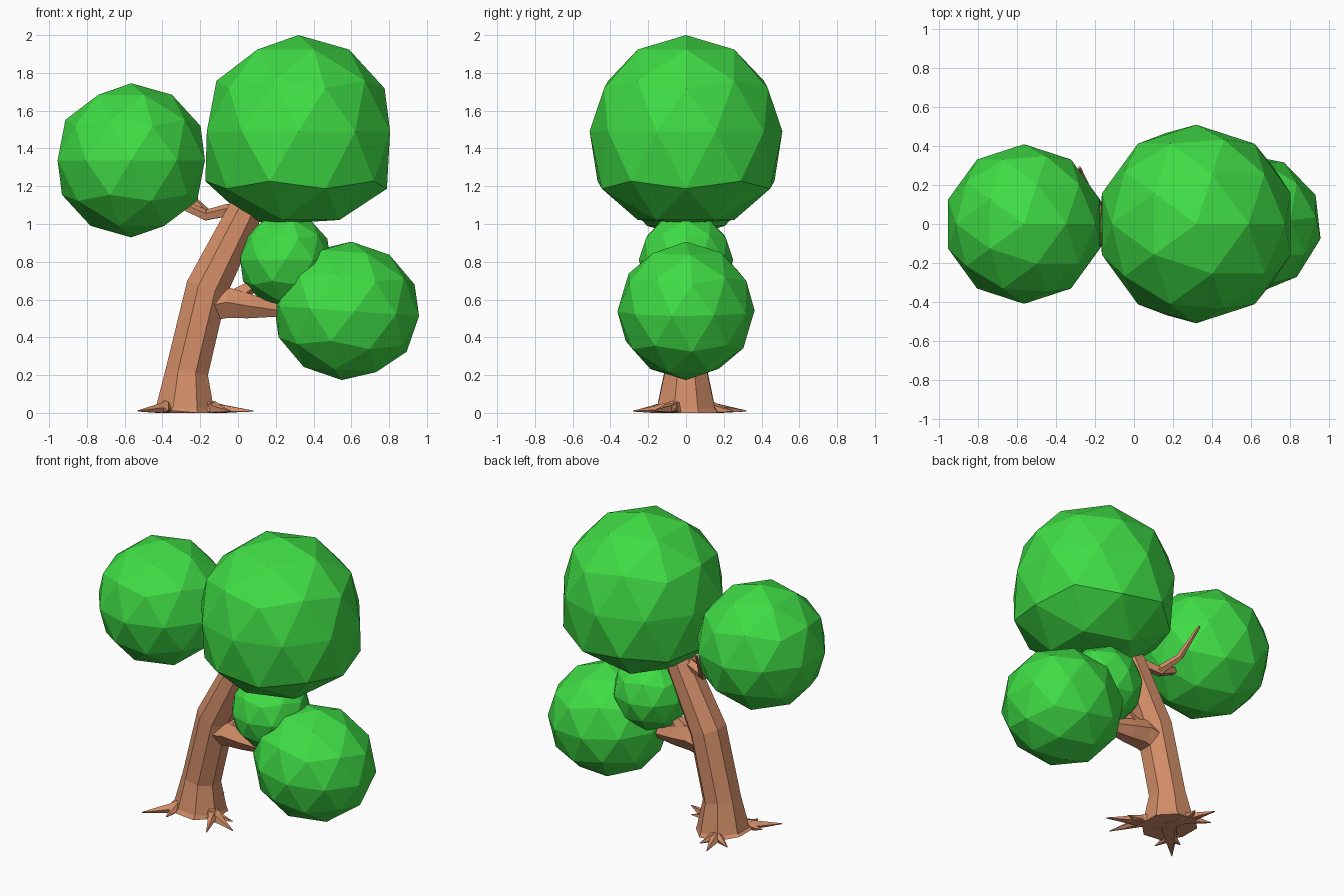
import bpy, bmesh, math
from mathutils import Vector, Matrix

if "Cube" in bpy.data.objects:
    bpy.data.objects.remove(bpy.data.objects["Cube"])


def material(name, rgb):
    m = bpy.data.materials.new(name)
    m.diffuse_color = (*rgb, 1)
    m.use_nodes = True
    m.node_tree.nodes["Principled BSDF"].inputs["Base Color"].default_value = m.diffuse_color
    return m


LEAF = material("leaf_green", (0.05, 0.72, 0.06))
BARK = material("bark_brown", (0.65, 0.27, 0.14))


def finish(name, bm, mat):
    bmesh.ops.recalc_face_normals(bm, faces=bm.faces)
    me = bpy.data.meshes.new(name)
    bm.to_mesh(me)
    bm.free()
    me.materials.append(mat)
    ob = bpy.data.objects.new(name, me)
    bpy.context.collection.objects.link(ob)
    return ob


def leaf_ball(name, centre, size, tilt=0, turn=0):
    bm = bmesh.new()
    bmesh.ops.create_icosphere(bm, subdivisions=2, radius=1)
    mat = (Matrix.Translation(centre) @ Matrix.Rotation(math.radians(tilt), 4, 'Y')
           @ Matrix.Diagonal((*size, 1)) @ Matrix.Rotation(math.radians(turn), 4, 'Z'))
    bm.transform(mat)
    return finish(name, bm, LEAF)


def limb(name, path, sides):
    """Faceted tapering tube; path items are (x, y, z, radius)."""
    bm = bmesh.new()
    pts = [Vector(p[:3]) for p in path]
    rings = []
    for i, p in enumerate(pts):
        t = (pts[min(i + 1, len(pts) - 1)] - pts[max(i - 1, 0)]).normalized()
        u = t.cross(Vector((0, 1, 0) if abs(t.y) < 0.8 else (0, 0, 1))).normalized()
        v = t.cross(u)
        ring = []
        for k in range(sides):
            a = 2 * math.pi * (k + 0.5) / sides
            co = p + path[i][3] * (u * math.cos(a) + v * math.sin(a))
            co.z = max(co.z, 0)
            ring.append(bm.verts.new(co))
        rings.append(ring)
    for a, b in zip(rings, rings[1:]):
        for k in range(sides):
            j = (k + 1) % sides
            bm.faces.new((a[k], a[j], b[j], b[k]))
    bm.faces.new(rings[0])
    bm.faces.new(rings[-1])
    return finish(name, bm, BARK)


# Foliage
crown = leaf_ball("crown_foliage", (0.32, 0, 1.49), (0.51, 0.51, 0.51))
for v in crown.data.vertices:          # fuller, flattened underside
    if v.co.z < 1.0:
        v.co = (0.18, 0, 1.0)
    elif v.co.z < 1.4:
        k = 1.08 if v.co.z > 1.1 else 1.0
        v.co = (0.32 + (v.co.x - 0.32) * k, v.co.y * k, v.co.z - 0.035)
leaf_ball("left_foliage", (-0.565, 0, 1.337), (0.41, 0.41, 0.408))
leaf_ball("lower_right_foliage", (0.575, 0, 0.54), (0.393, 0.365, 0.367), 4, 6)
leaf_ball("small_foliage", (0.25, 0, 0.81), (0.25, 0.25, 0.25))

# Trunk
limb("trunk", [(-0.285, 0, 0, 0.18), (-0.28, 0, 0.03, 0.165), (-0.27, 0, 0.22, 0.122),
               (-0.165, 0, 0.66, 0.12), (0.035, 0, 1.06, 0.10), (0.12, 0, 1.25, 0.06)], 8)

# Branches
limb("right_branch", [(-0.2, 0, 0.56, 0.10), (-0.06, 0, 0.585, 0.095),
                      (0.06, 0, 0.565, 0.075), (0.2, 0, 0.545, 0.042),
                      (0.4, 0, 0.55, 0.02)], 6)
limb("right_twig", [(-0.03, 0, 0.6, 0.06), (0.07, 0.01, 0.67, 0.035),
                    (0.2, 0.02, 0.78, 0.01)], 5)
limb("left_branch", [(0.04, 0, 1.05, 0.05), (-0.06, 0.02, 1.07, 0.036),
                     (-0.17, 0.05, 1.045, 0.032), (-0.27, 0.05, 1.09, 0.028),
                     (-0.45, 0.02, 1.2, 0.01)], 5)
limb("left_twig", [(-0.16, 0.05, 1.045, 0.03), (-0.23, 0.16, 1.12, 0.022),
                   (-0.28, 0.29, 1.3, 0.008)], 5)

# Roots: each main spike carries two shorter side spikes
ROOTS = [((0.08, -0.17), (-0.04, -0.28), (0.0, -0.06)),
         ((-0.53, -0.27), (-0.37, -0.24), (-0.48, -0.13)),
         ((-0.38, 0.32), (-0.45, 0.20), (-0.28, 0.25))]
base = Vector((-0.28, 0, 0.03))
for n, tips in enumerate(ROOTS):
    for m, tip in enumerate(tips):
        end = Vector((*tip, 0.01))
        start = base if m == 0 else base.lerp(Vector((*tips[0], 0.02)), 0.4)
        mid = start.lerp(end, 0.55)
        r = 0.075 if m == 0 else 0.04
        limb(f"root_{n + 1}_{m + 1}", [(*start, r), (mid.x, mid.y, 0.015, r * 0.45),
                                       (*end, 0.003)], 5)
